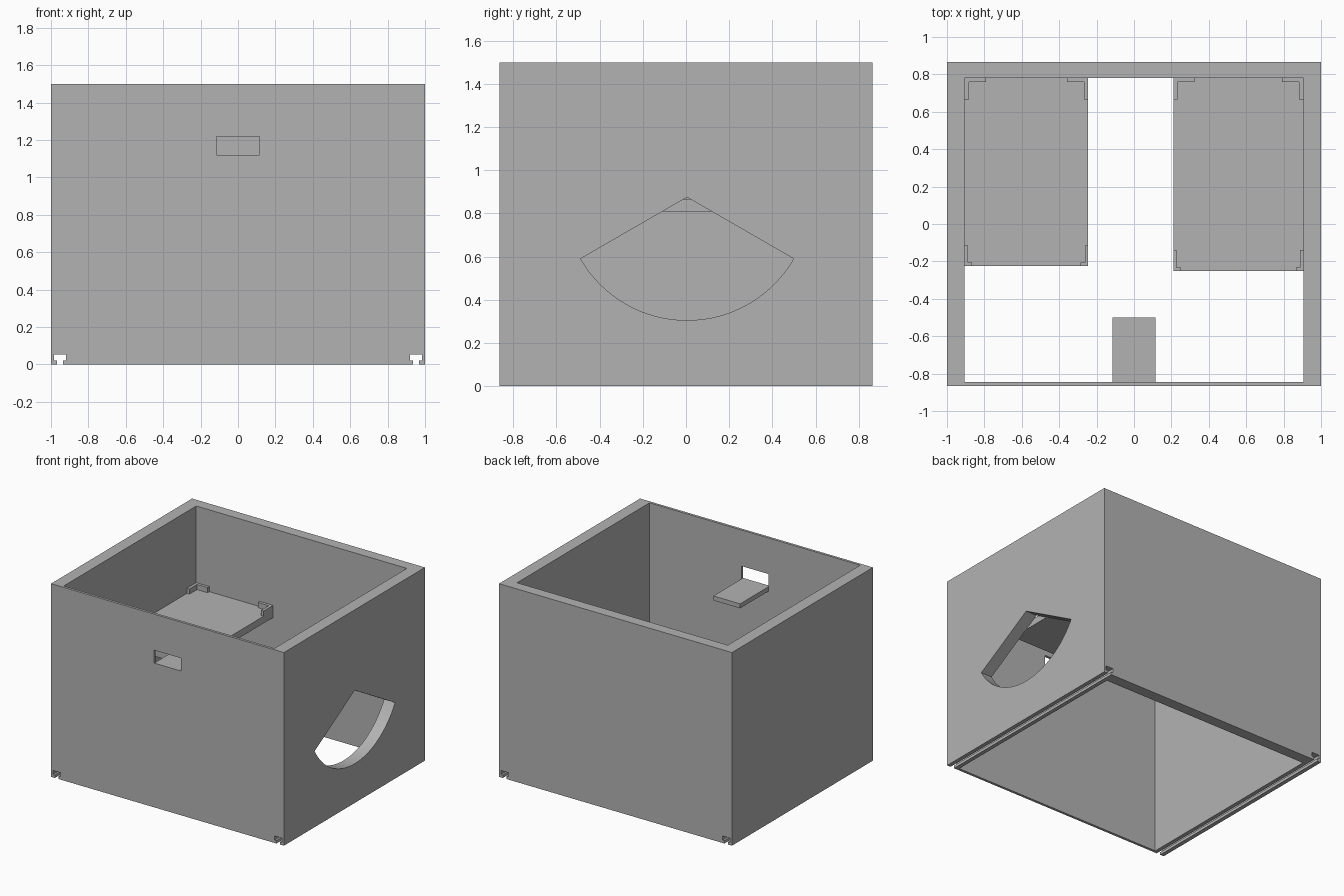
import bpy, bmesh, math

default = bpy.data.objects.get("Cube")
if default:
    bpy.data.objects.remove(default, do_unlink=True)

grey = bpy.data.materials.new("plain_grey")
grey.use_nodes = True
GREY = (0.45, 0.45, 0.45, 1)
grey.diffuse_color = GREY
grey.node_tree.nodes["Principled BSDF"].inputs["Base Color"].default_value = GREY

# How a profile point (u, v) and a depth w become x, y, z for each axis
PLACE = {"x": lambda u, v, w: (w, u, v),
         "y": lambda u, v, w: (u, w, v),
         "z": lambda u, v, w: (u, v, w)}


def prism(name, profile, axis, start, end):
    """Extrude a closed profile along one axis."""
    bm = bmesh.new()
    rings = [[bm.verts.new(PLACE[axis](u, v, w)) for u, v in profile]
             for w in (start, end)]
    bm.faces.new(rings[0])
    bm.faces.new(rings[1])
    for i in range(len(profile)):
        j = (i + 1) % len(profile)
        bm.faces.new((rings[0][i], rings[0][j], rings[1][j], rings[1][i]))
    bmesh.ops.recalc_face_normals(bm, faces=bm.faces)
    mesh = bpy.data.meshes.new(name)
    bm.to_mesh(mesh)
    bm.free()
    mesh.materials.append(grey)
    obj = bpy.data.objects.new(name, mesh)
    bpy.context.collection.objects.link(obj)
    return obj


def box(name, x0, x1, y0, y1, z0, z1):
    return prism(name, [(x0, y0), (x1, y0), (x1, y1), (x0, y1)], "z", z0, z1)


def cut(target, cutter):
    """Subtract the cutter, then discard it."""
    cutter.hide_render = True
    mod = target.modifiers.new("cut", "BOOLEAN")
    mod.operation = "DIFFERENCE"
    mod.solver = "EXACT"
    mod.object = cutter
    bpy.context.view_layer.update()
    result = target.evaluated_get(bpy.context.evaluated_depsgraph_get())
    mesh = bpy.data.meshes.new_from_object(result)
    target.modifiers.clear()
    target.data = mesh
    bpy.data.objects.remove(cutter, do_unlink=True)


# Open-topped, open-bottomed housing
DEPTH, INNER_X, INNER_BACK, INNER_FRONT = 0.865, 0.905, 0.78, -0.845
housing = box("housing", -1, 1, -DEPTH, DEPTH, 0, 1.5)
cut(housing, box("inside_cutter", -INNER_X, INNER_X, INNER_FRONT, INNER_BACK, -0.1, 1.6))

# Slot in the front wall
SLOT_X, SLOT_Z = 0.115, 1.12
cut(housing, box("slot_cutter", -SLOT_X, SLOT_X, -1, -0.8, SLOT_Z, 1.22))

# Fan-shaped opening in the side wall
APEX_Y, APEX_Z, RADIUS, STEPS = 0.005, 0.875, 0.57, 32
fan = [(APEX_Y, APEX_Z)]
for i in range(STEPS + 1):
    a = math.radians(210 + 120 * i / STEPS)
    fan.append((APEX_Y + RADIUS * math.cos(a), APEX_Z + RADIUS * math.sin(a)))
cut(housing, prism("fan_cutter", fan, "x", 0.85, 1.1))

# T-shaped rail grooves under both side walls
half_t = [(0.016, -0.1), (0.016, 0.022), (0.032, 0.022), (0.032, 0.054)]
for side in (-1, 1):
    tee = half_t + [(-u, v) for u, v in reversed(half_t)]
    cut(housing, prism("groove_cutter", [(side * 0.952 + u, v) for u, v in tee], "y", -1, 1))

# Shelf behind the slot
box("slot_shelf", -SLOT_X, SLOT_X, INNER_FRONT, -0.5, SLOT_Z - 0.035, SLOT_Z)


def corner_lip(name, x, y, dx, dy, arm_x, arm_y, t):
    """L-shaped lip whose arms run inwards from a platform corner."""
    shape = [(0, 0), (arm_x, 0), (arm_x, t), (t, t), (t, arm_y), (0, arm_y)]
    prism(name, [(x + dx * u, y + dy * v) for u, v in shape], "z", TOP, TOP + 0.04)


# Two platforms on the back wall, each with four corner lips
BOTTOM, TOP = 0.81, 0.865
for side, x0, x1, front in (("right", -INNER_X, -0.245, -0.225),
                            ("left", 0.21, INNER_X, -0.25)):
    box(side + "_platform", x0, x1, front, INNER_BACK, BOTTOM, TOP)
    for n, (x, dx) in enumerate(((x0, 1), (x1, -1)), 1):
        corner_lip(f"{side}_back_lip_{n}", x, INNER_BACK, dx, -1, 0.113, 0.115, 0.022)
        corner_lip(f"{side}_front_lip_{n}", x, front, dx, 1, 0.04, 0.11, 0.018)
